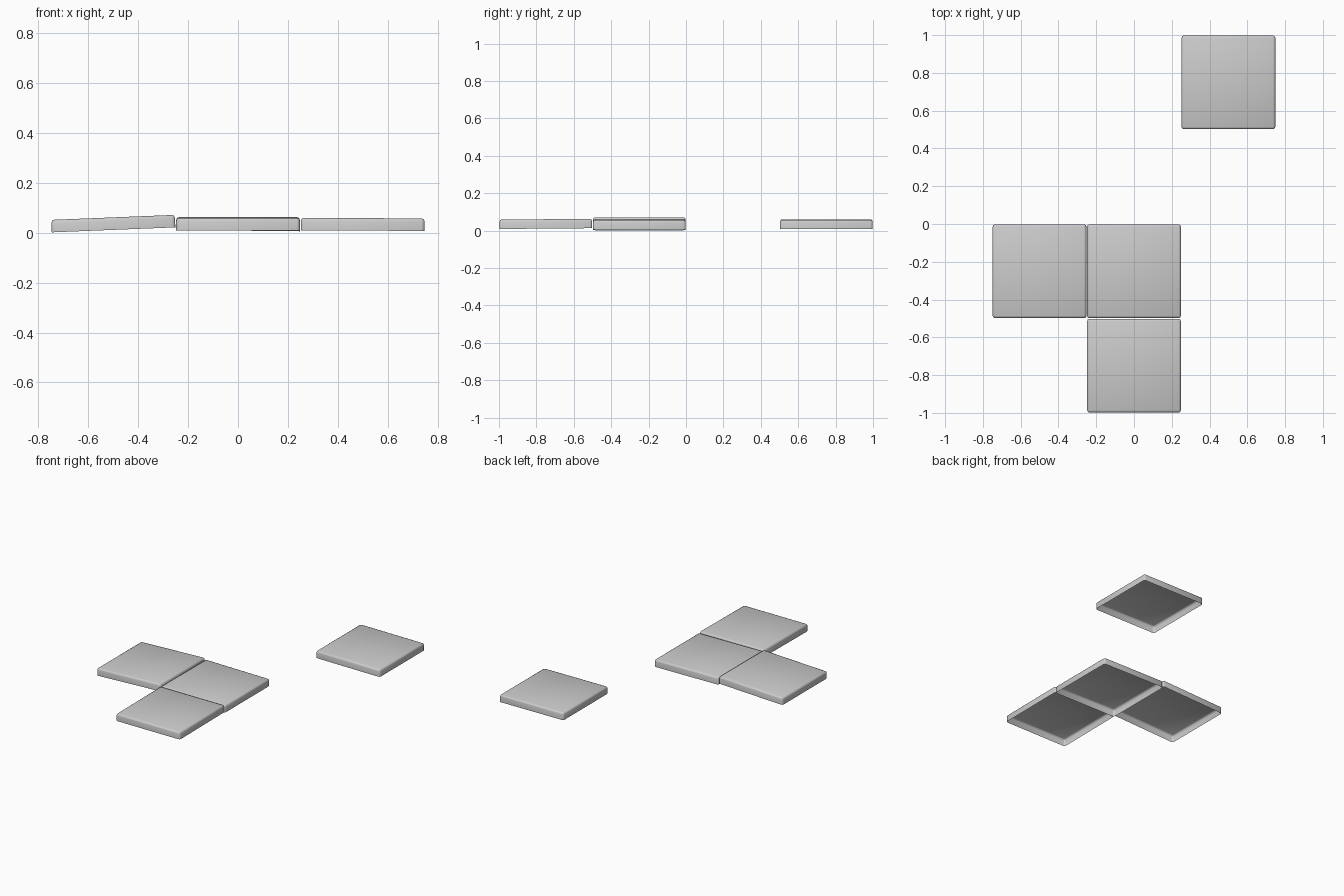
import bpy
import bmesh
from math import radians
from mathutils import Matrix

cube = bpy.data.objects.get("Cube")
if cube:
    bpy.data.objects.remove(cube)

SIZE, THICK, ROUND = 0.496, 0.05, 0.012

grey = bpy.data.materials.new("light grey")
grey.use_nodes = True
grey.diffuse_color = (0.6, 0.6, 0.6, 1)
grey.node_tree.nodes["Principled BSDF"].inputs["Base Color"].default_value = grey.diffuse_color


def tile(name, x, y, z, tilt_x=0, tilt_y=0):
    """Thin square shell, rounded at the top and corners, open underneath."""
    bm = bmesh.new()
    bmesh.ops.create_cube(bm, size=1, matrix=Matrix.Diagonal((SIZE, SIZE, THICK, 1)))
    bottom = [f for f in bm.faces if f.normal.z < -0.5]
    bmesh.ops.delete(bm, geom=bottom, context='FACES_ONLY')
    edges = [e for e in bm.edges if not e.is_boundary]
    bmesh.ops.bevel(bm, geom=edges, offset=ROUND, segments=2, profile=0.5,
                    affect='EDGES')
    mesh = bpy.data.meshes.new(name)
    bm.to_mesh(mesh)
    bm.free()
    mesh.materials.append(grey)
    mesh.shade_smooth()
    ob = bpy.data.objects.new(name, mesh)
    ob.location = (x, y, z)
    ob.rotation_euler = (radians(tilt_x), radians(tilt_y), 0)
    bpy.context.collection.objects.link(ob)


# Three adjoining tiles and one set apart, each lying slightly uneven
tile("centre_tile", 0, -0.25, 0.034, tilt_y=0.6)
tile("left_tile", -0.5, -0.25, 0.037, tilt_y=-2.3)
tile("front_tile", 0, -0.75, 0.036, tilt_x=0.5)
tile("separate_tile", 0.5, 0.75, 0.034, tilt_y=0.3)
